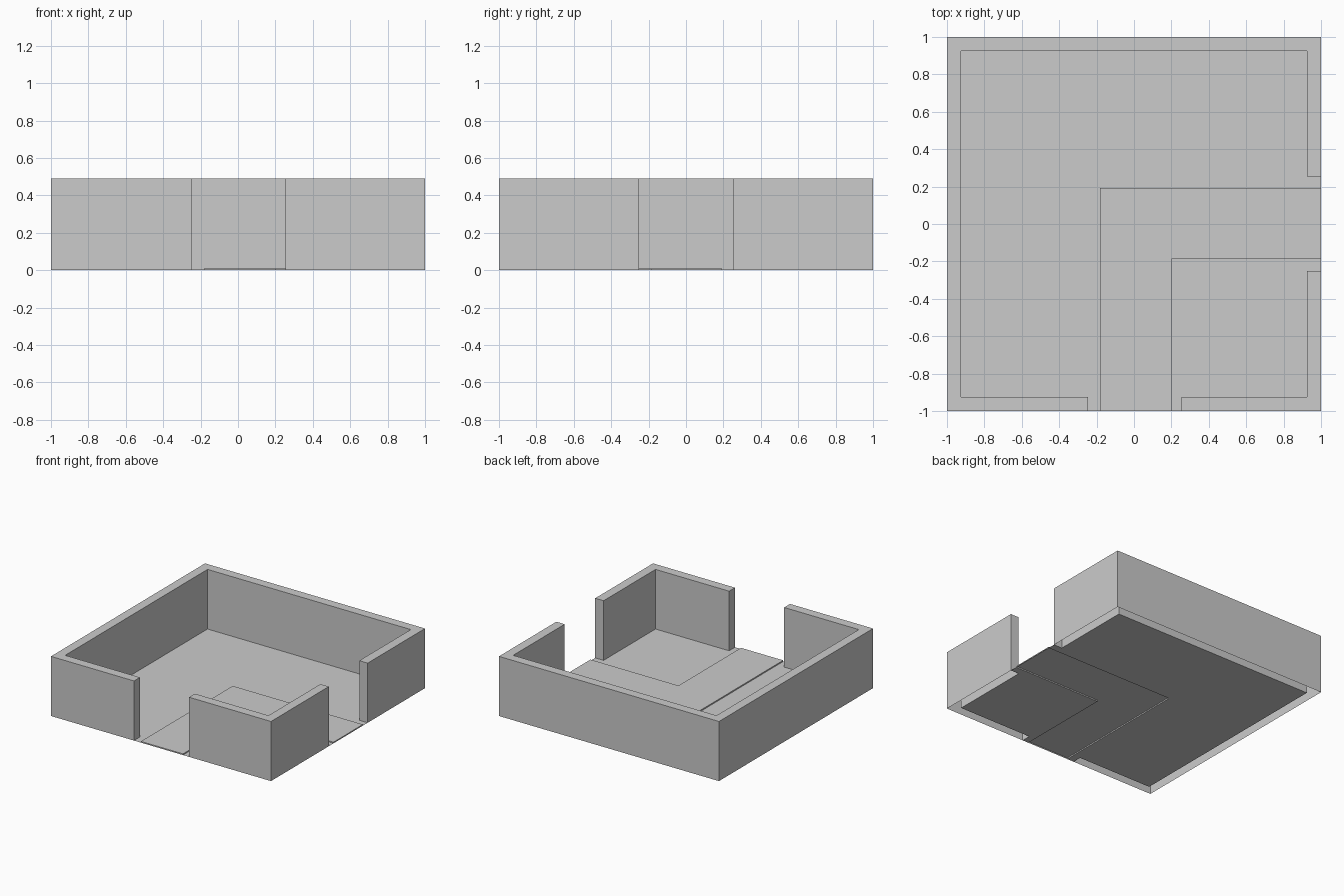
import bpy
import bmesh

if "Cube" in bpy.data.objects:
    bpy.data.objects.remove(bpy.data.objects["Cube"])

H = 0.49       # wall height
I = 0.924      # inner face of the walls
P = 0.01       # path height


def slab(name, outline, top):
    """Counter-clockwise outline as a flat face at 'top', with skirts to z = 0 and no underside."""
    bm = bmesh.new()
    upper = [bm.verts.new((x, y, top)) for x, y in outline]
    bm.faces.new(upper)
    if top > 0:
        lower = [bm.verts.new((x, y, 0)) for x, y in outline]
        n = len(outline)
        for i in range(n):
            j = (i + 1) % n
            bm.faces.new((lower[i], lower[j], upper[j], upper[i]))
    mesh = bpy.data.meshes.new(name)
    bm.to_mesh(mesh)
    bm.free()
    obj = bpy.data.objects.new(name, mesh)
    bpy.context.collection.objects.link(obj)
    return obj


# Long wall round the back, left and part of the open sides
slab("outer_wall", [(1, 0.255), (1, 1), (-1, 1), (-1, -1), (-0.245, -1),
                    (-0.245, -I), (-I, -I), (-I, I), (I, I), (I, 0.255)], H)

# Short L-shaped wall at the front right corner
slab("corner_wall", [(0.255, -1), (1, -1), (1, -0.25), (I, -0.25),
                     (I, -I), (0.255, -I)], H)

# Raised path turning from the front opening to the right opening
slab("path", [(-0.183, -1), (0.2, -1), (0.2, -0.188), (1, -0.188),
              (1, 0.193), (-0.183, 0.193)], P)

# Floor on both sides of the path, running out through the openings
slab("main_floor", [(-I, I), (-I, -I), (-0.245, -I), (-0.245, -1), (-0.183, -1),
                    (-0.183, 0.193), (1, 0.193), (1, 0.255), (I, 0.255), (I, I)], 0)
slab("corner_floor", [(0.2, -1), (0.255, -1), (0.255, -I), (I, -I), (I, -0.25),
                      (1, -0.25), (1, -0.188), (0.2, -0.188)], 0)
